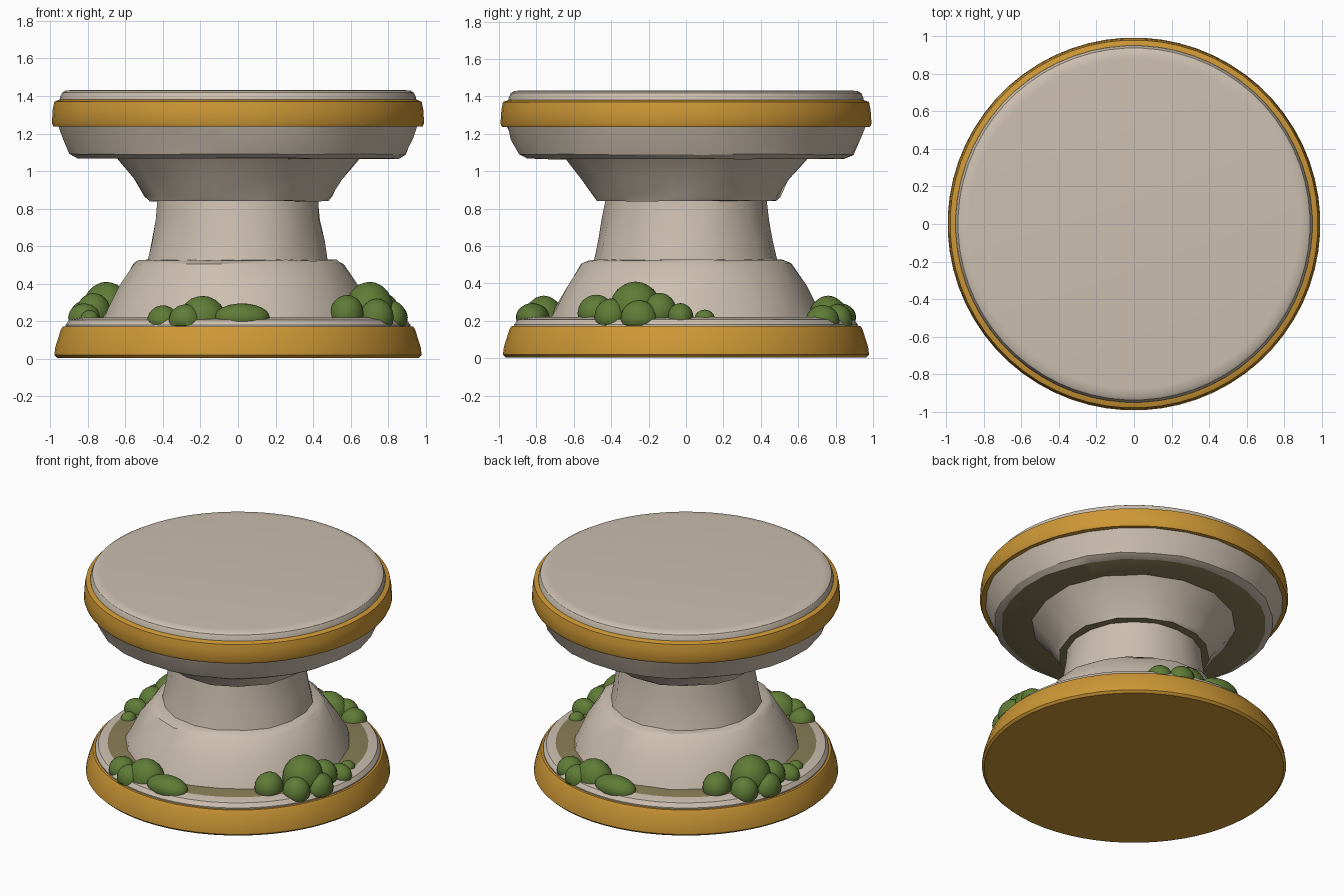
import bpy, bmesh, math, random
from mathutils import Vector

if "Cube" in bpy.data.objects:
    bpy.data.objects.remove(bpy.data.objects["Cube"])

random.seed(4)


def material(name, rgb):
    m = bpy.data.materials.new(name)
    m.diffuse_color = (*rgb, 1)
    m.use_nodes = True
    m.node_tree.nodes["Principled BSDF"].inputs["Base Color"].default_value = m.diffuse_color
    return m


STONE = material("warm_stone", (0.60, 0.52, 0.43))
GOLD = material("gold_trim", (0.61, 0.31, 0.036))
OLIVE = material("olive_shadow_stone", (0.25, 0.21, 0.095))
GREEN = material("bush_green", (0.115, 0.20, 0.038))


def finish(bm, name, mats, angle):
    bmesh.ops.recalc_face_normals(bm, faces=bm.faces)
    me = bpy.data.meshes.new(name)
    bm.to_mesh(me)
    bm.free()
    for m in mats:
        me.materials.append(m)
    ob = bpy.data.objects.new(name, me)
    bpy.context.collection.objects.link(ob)
    bpy.ops.object.select_all(action='DESELECT')
    ob.select_set(True)
    bpy.context.view_layer.objects.active = ob
    bpy.ops.object.shade_smooth_by_angle(angle=math.radians(angle))
    return ob


def lathe(name, profile, mats, sides=64, rough=0.0, flat_olive=(), angle=30):
    """Spin (radius, z) points into a closed solid; rough chisels the sides,
    flat_olive lists the profile segments that take the second material."""
    bm = bmesh.new()
    rings = []
    for i, (r, z) in enumerate(profile):
        edge = i in (0, len(profile) - 1)
        ring = []
        for k in range(sides):
            a = 2 * math.pi * (k + 0.5) / sides
            if rough and not edge:
                a += random.uniform(-0.2, 0.2) * 2 * math.pi / sides
            rr = r + random.uniform(-rough, rough)
            zz = z + (0 if edge else random.uniform(-rough, rough) * 0.5)
            ring.append(bm.verts.new((rr * math.cos(a), rr * math.sin(a), zz)))
        rings.append(ring)
    for i, (lo, hi) in enumerate(zip(rings, rings[1:])):
        for k in range(sides):
            n = (k + 1) % sides
            f = bm.faces.new((lo[k], lo[n], hi[n], hi[k]))
            f.material_index = 1 if i in flat_olive else 0
    bm.faces.new(rings[0][::-1])
    bm.faces.new(rings[-1])
    return finish(bm, name, mats, angle)


# Base: gold plinth band, stone lip and the olive ring on its top
lathe("base_gold_band", [(0.965, 0.005), (0.98, 0.02), (0.975, 0.06),
                         (0.945, 0.155), (0.935, 0.172)], [GOLD])
lathe("base_stone_lip", [(0.92, 0.16), (0.92, 0.18), (0.90, 0.207),
                         (0.84, 0.22), (0.60, 0.221)], [STONE, OLIVE], flat_olive=(3,))

# Pedestal: chiselled foot, waist and flared capital
lathe("pedestal_foot", [(0.73, 0.21), (0.705, 0.27), (0.64, 0.39), (0.565, 0.505),
                        (0.53, 0.525), (0.40, 0.53)], [STONE], 20, 0.009)
lathe("pedestal_waist", [(0.49, 0.515), (0.465, 0.63), (0.447, 0.74), (0.435, 0.845)],
      [STONE], 18, 0.005)
lathe("pedestal_capital", [(0.40, 0.84), (0.485, 0.84), (0.505, 0.865), (0.565, 0.96),
                           (0.66, 1.07)], [STONE, OLIVE], 16, 0.008, (0,))

# Table: chiselled slab with olive underside, gold band, stone top
lathe("table_underslab", [(0.50, 1.066), (0.855, 1.066), (0.90, 1.09), (0.935, 1.17),
                          (0.965, 1.25)], [STONE, OLIVE], 28, 0.006, (0,))
lathe("table_gold_band", [(0.955, 1.237), (0.985, 1.237), (0.993, 1.255), (0.988, 1.33),
                          (0.98, 1.37), (0.95, 1.381)], [GOLD])
lathe("table_stone_top", [(0.953, 1.36), (0.95, 1.392), (0.938, 1.418), (0.92, 1.429),
                          (0.88, 1.432)], [STONE])

# Bushes: two clumps, repeated half a turn around (x, y, z, width, depth, height)
FRONT = [(-0.40, -0.73, 0.20, 0.085, 0.09, 0.085),
         (-0.19, -0.76, 0.20, 0.13, 0.11, 0.135),
         (-0.28, -0.81, 0.20, 0.09, 0.08, 0.09),
         (0.02, -0.82, 0.22, 0.15, 0.09, 0.075)]
SIDE = [(0.58, -0.48, 0.24, 0.09, 0.10, 0.10),
        (0.70, -0.27, 0.26, 0.13, 0.14, 0.15),
        (0.74, -0.40, 0.22, 0.09, 0.09, 0.10),
        (0.77, -0.14, 0.25, 0.09, 0.09, 0.10),
        (0.82, -0.25, 0.21, 0.08, 0.10, 0.10),
        (0.82, -0.03, 0.22, 0.085, 0.07, 0.075),
        (0.79, 0.10, 0.21, 0.05, 0.055, 0.05)]


def bush(name, balls, turn):
    bm = bmesh.new()
    for x, y, z, w, d, h in balls:
        new = bmesh.ops.create_icosphere(bm, subdivisions=3, radius=1)["verts"]
        for v in new:
            p = Vector((v.co.x * w + x, v.co.y * d + y, max(v.co.z * h + z, 0.175)))
            v.co = (p.x * turn, p.y * turn, p.z)
    finish(bm, name, [GREEN], 60)


bush("front_bush", FRONT, 1)
bush("back_bush", FRONT, -1)
bush("right_bush", SIDE, 1)
bush("left_bush", SIDE, -1)
